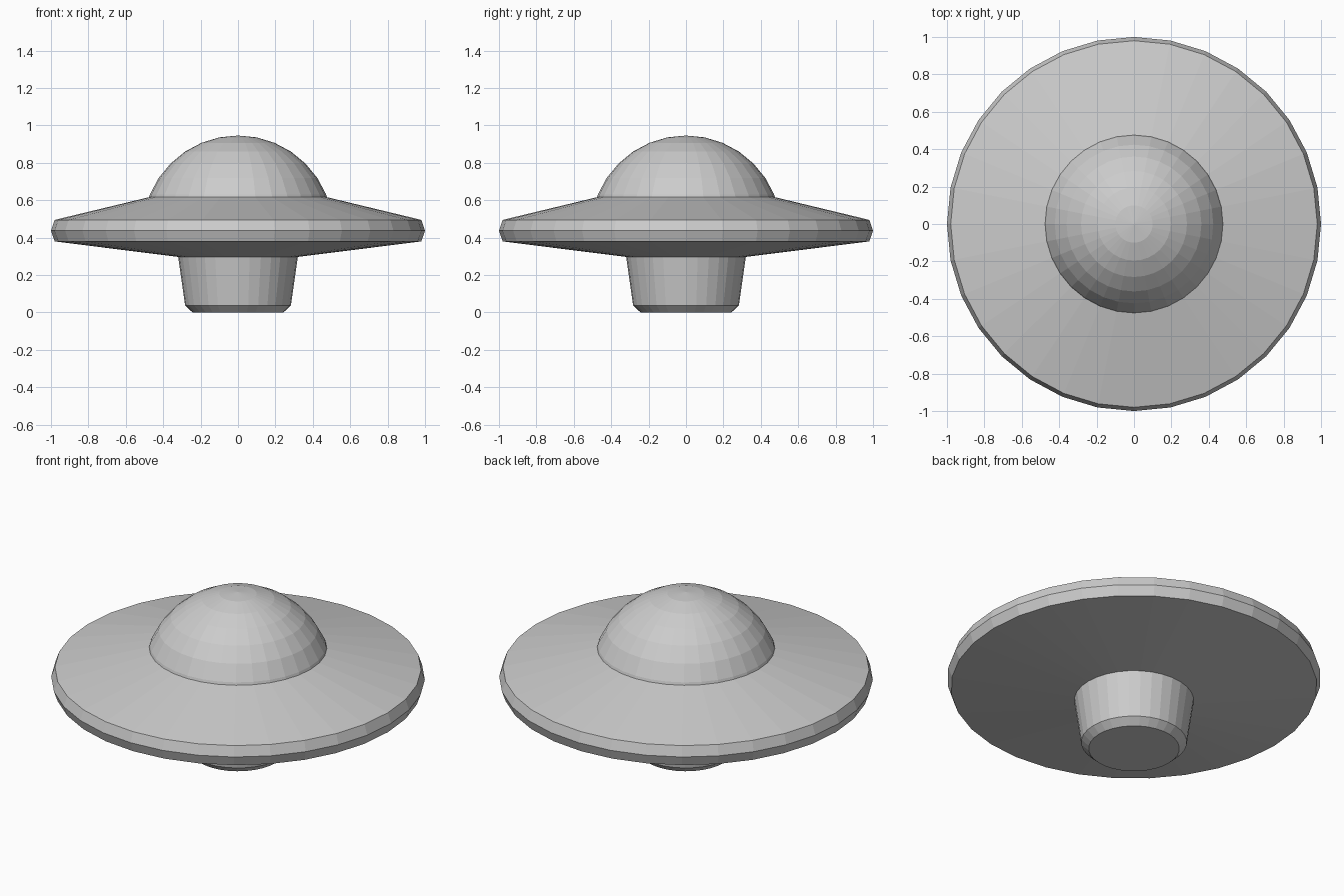
import bpy, bmesh, math

if "Cube" in bpy.data.objects:
    bpy.data.objects.remove(bpy.data.objects["Cube"])

SIDES = 32

metal = bpy.data.materials.new("grey metal")
metal.diffuse_color = (0.6, 0.6, 0.6, 1)
metal.use_nodes = True
metal.node_tree.nodes["Principled BSDF"].inputs["Base Color"].default_value = metal.diffuse_color


def lathe(name, profile):
    """Spin a (radius, z) profile, listed bottom to top, into a flat-shaded solid."""
    bm = bmesh.new()
    rings = []
    for r, z in profile:
        if r == 0:
            rings.append([bm.verts.new((0, 0, z))] * SIDES)
        else:
            rings.append([bm.verts.new((r * math.cos(math.tau * i / SIDES),
                                        r * math.sin(math.tau * i / SIDES), z))
                          for i in range(SIDES)])
    for low, high in zip(rings, rings[1:]):
        for i in range(SIDES):
            j = (i + 1) % SIDES
            corners = [low[i], low[j], high[j], high[i]]
            bm.faces.new(list(dict.fromkeys(corners)))
    # Close open ends
    if profile[0][0] > 0:
        bm.faces.new(rings[0][::-1])
    if profile[-1][0] > 0:
        bm.faces.new(rings[-1])
    bmesh.ops.recalc_face_normals(bm, faces=bm.faces)
    mesh = bpy.data.meshes.new(name)
    bm.to_mesh(mesh)
    bm.free()
    mesh.materials.append(metal)
    obj = bpy.data.objects.new(name, mesh)
    bpy.context.collection.objects.link(obj)
    return obj


# Tapered foot with a bevelled bottom edge
lathe("foot", [(0.243, 0), (0.283, 0.038), (0.32, 0.297)])

# Wide saucer disc with a pointed rim
lathe("saucer_disc", [(0.32, 0.297), (0.98, 0.38), (1.0, 0.437),
                      (0.98, 0.495), (0.473, 0.617)])

# Dome: upper part of a sphere, sunk slightly into the disc
RADIUS, CENTRE = 0.51, 0.436
dome = []
for k in range(7, -1, -1):
    a = math.pi * k / 16
    dome.append((RADIUS * math.sin(a) if k else 0, CENTRE + RADIUS * math.cos(a)))
lathe("dome", dome)
